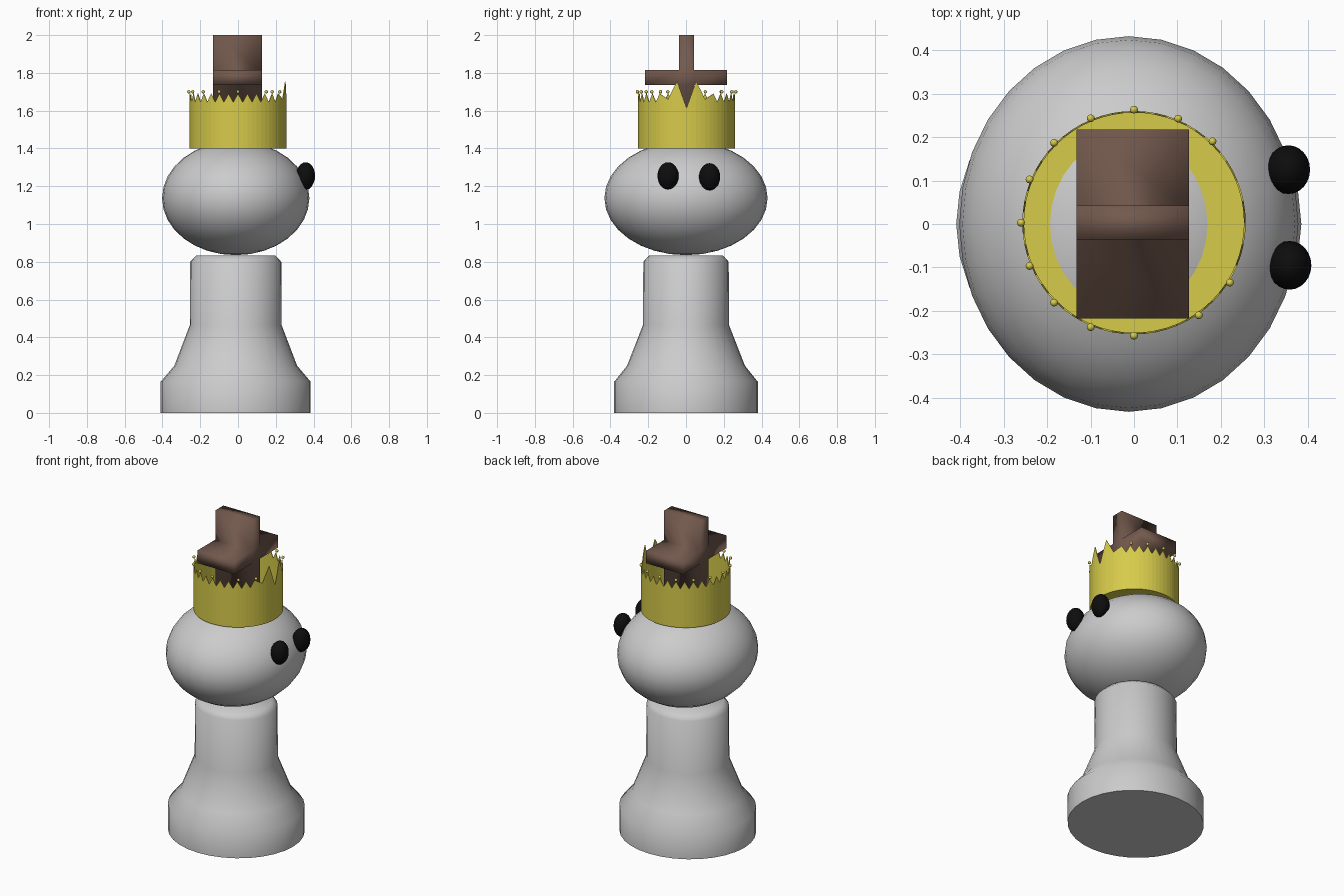
import bpy, bmesh
from math import sin, cos, pi, radians

if "Cube" in bpy.data.objects:
    bpy.data.objects.remove(bpy.data.objects["Cube"])


def paint(name, rgb):
    m = bpy.data.materials.new(name)
    m.diffuse_color = (*rgb, 1)
    m.use_nodes = True
    m.node_tree.nodes["Principled BSDF"].inputs["Base Color"].default_value = m.diffuse_color
    return m


GOLD = paint("gold", (0.68, 0.60, 0.07))
WOOD = paint("wood", (0.17, 0.10, 0.075))
BLACK = paint("black", (0.004, 0.004, 0.004))


def make(name, verts, faces, mat=None, smooth=None, fix=True):
    me = bpy.data.meshes.new(name)
    me.from_pydata(verts, [], faces)
    if fix:
        bm = bmesh.new()
        bm.from_mesh(me)
        bmesh.ops.recalc_face_normals(bm, faces=bm.faces)
        bm.to_mesh(me)
        bm.free()
    ob = bpy.data.objects.new(name, me)
    bpy.context.collection.objects.link(ob)
    finish(ob, mat, smooth)
    return ob


def finish(ob, mat, smooth):
    if mat:
        ob.data.materials.append(mat)
    if smooth:
        bpy.ops.object.select_all(action='DESELECT')
        ob.select_set(True)
        bpy.context.view_layer.objects.active = ob
        bpy.ops.object.shade_smooth_by_angle(angle=radians(smooth))


def ellipsoid(name, loc, radii, mat=None, seg=32, rings=16):
    bpy.ops.mesh.primitive_uv_sphere_add(segments=seg, ring_count=rings, location=loc)
    ob = bpy.context.object
    ob.name = name
    ob.scale = radii
    finish(ob, mat, 60)


# Body: turned profile, slightly wider in x than in y
N = 32
profile = [(0.397, 0.38, 0), (0.397, 0.38, 0.165), (0.325, 0.312, 0.25),
           (0.243, 0.228, 0.465), (0.241, 0.226, 0.80), (0.21, 0.197, 0.832)]
verts = [(-0.012 + rx * cos(2 * pi * i / N), ry * sin(2 * pi * i / N), z)
         for rx, ry, z in profile for i in range(N)]
faces = [(r * N + i, r * N + (i + 1) % N, (r + 1) * N + (i + 1) % N, (r + 1) * N + i)
         for r in range(len(profile) - 1) for i in range(N)]
faces += [tuple(range(N))[::-1], tuple(range(len(verts) - N, len(verts)))]
make("body", verts, faces, smooth=50)

# Head and eyes
ellipsoid("head", (-0.012, 0, 1.137), (0.39, 0.432, 0.302))
ellipsoid("eye_left", (0.355, 0.125, 1.25), (0.05, 0.056, 0.072), BLACK, 24, 12)
ellipsoid("eye_right", (0.358, -0.095, 1.255), (0.05, 0.056, 0.072), BLACK, 24, 12)

# Crown: zigzag cup with a floor and a tall double point on the +x side
C, R, CX, CY = 64, 0.257, 0.0, 0.003
special = {0: 1.615, 1: 1.685, 2: 1.755, 3: 1.71, 4: 1.66, 5: 1.675, 6: 1.69}


def rim(i):
    k = min(i, C - i)
    return special.get(k, 1.645 if k % 2 else 1.69)


ring = [(CX + R * cos(2 * pi * i / C), CY + R * sin(2 * pi * i / C)) for i in range(C)]
verts = [(x, y, 1.40) for x, y in ring] + [(x, y, rim(i)) for i, (x, y) in enumerate(ring)]
faces = [(i, (i + 1) % C, C + (i + 1) % C, C + i) for i in range(C)]
faces.append(tuple(range(C))[::-1])
crown = make("crown", verts, faces, GOLD, fix=False)
sol = crown.modifiers.new("thickness", 'SOLIDIFY')
sol.thickness = 0.004
sol.offset = -1

# Crown beads on every second tip, leaving the tall points bare
for k, deg in enumerate([46, 67] + [90 + 22.5 * j for j in range(9)] + [-55, -32]):
    a = radians(deg)
    ellipsoid(f"bead_{k}", (CX + 0.26 * cos(a), CY + 0.26 * sin(a), 1.70),
              (0.009,) * 3, GOLD, 12, 8)

# Wooden cross: outline in y-z extruded along x
a, b, w0, w1 = 1.735, 1.815, -0.037, 0.042
outline = [(w0, 1.42), (w1, 1.42), (w1, a), (0.217, a), (0.217, b), (w1, b), (w1, 2.0),
           (w0, 2.0), (w0, b), (-0.217, b), (-0.217, a), (w0, a)]
M = len(outline)
verts = [(x, y, z) for x in (-0.132, 0.126) for y, z in outline]
faces = [(i, (i + 1) % M, M + (i + 1) % M, M + i) for i in range(M)]
for o in (0, M):
    faces += [(o + 0, o + 1, o + 2, o + 11), (o + 11, o + 2, o + 5, o + 8),
              (o + 2, o + 3, o + 4, o + 5), (o + 8, o + 9, o + 10, o + 11),
              (o + 5, o + 6, o + 7, o + 8)]
make("cross", verts, faces, WOOD, smooth=180)
